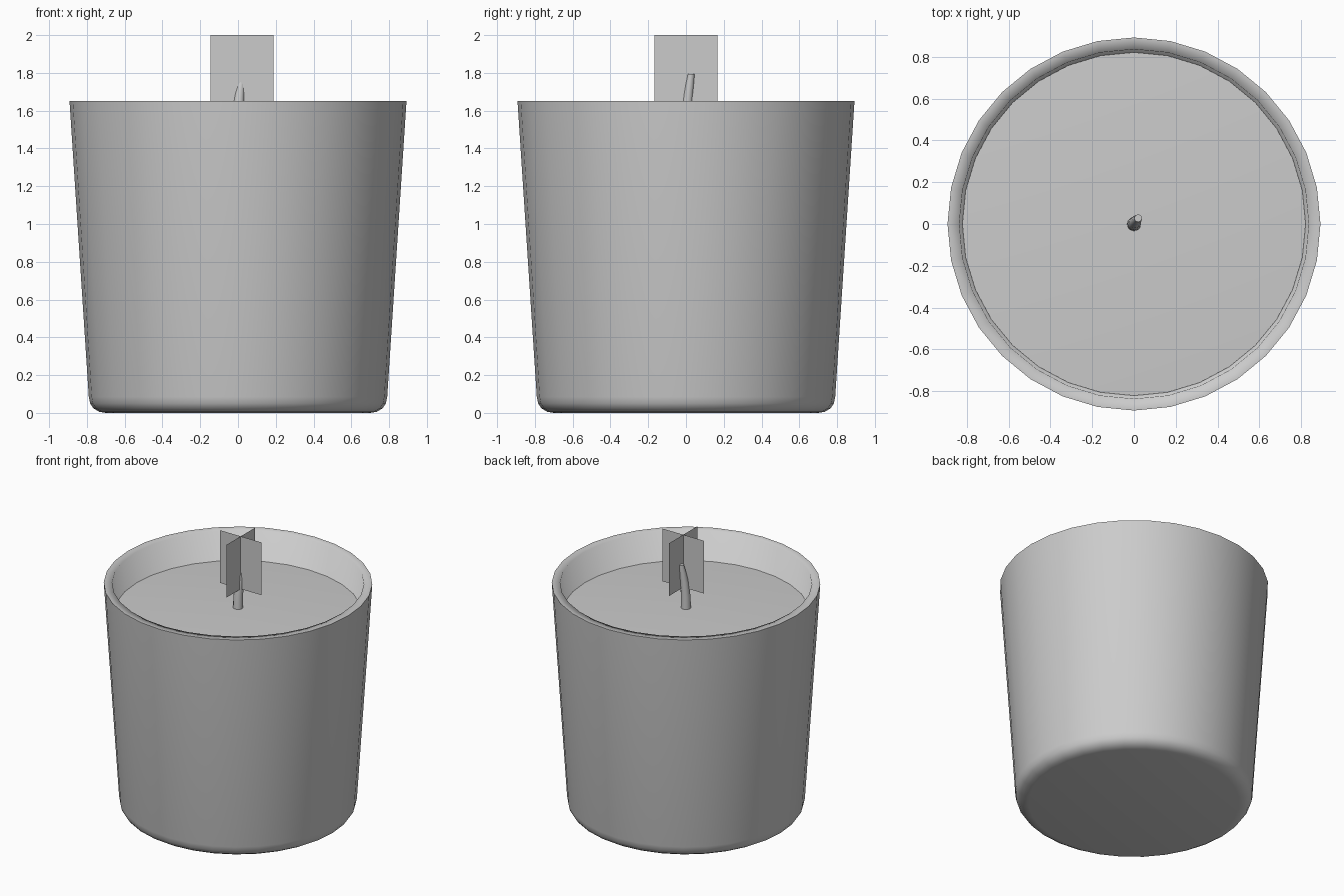
import bpy, math

if "Cube" in bpy.data.objects:
    bpy.data.objects.remove(bpy.data.objects["Cube"])


def mesh_object(name, verts, faces):
    mesh = bpy.data.meshes.new(name)
    mesh.from_pydata(verts, [], faces)
    mesh.update()
    obj = bpy.data.objects.new(name, mesh)
    bpy.context.collection.objects.link(obj)
    return obj


def lathe(name, rings, sides, angle):
    """Skin circular rings (radius, z, x, y); radius 0 makes a pole."""
    verts, faces, loops = [], [], []
    for r, z, x, y in rings:
        n = sides if r > 0 else 1
        start = len(verts)
        loops.append([start + i % n for i in range(sides)])
        for i in range(n):
            a = 2 * math.pi * i / sides
            verts.append((x + r * math.cos(a), y + r * math.sin(a), z))
    for low, high in zip(loops, loops[1:]):
        for i in range(sides):
            j = (i + 1) % sides
            quad = [low[i], low[j], high[j], high[i]]
            faces.append(list(dict.fromkeys(quad)))
    obj = mesh_object(name, verts, faces)
    bpy.ops.object.select_all(action='DESELECT')
    obj.select_set(True)
    bpy.context.view_layer.objects.active = obj
    bpy.ops.object.shade_smooth_by_angle(angle=math.radians(angle))
    return obj


def centred(profile):
    return [(r, z, 0, 0) for r, z in profile]


# Tapered glass: rounded base, outer wall, rim, inner wall and floor
lathe("glass", centred([
    (0, 0), (0.70, 0), (0.735, 0.006), (0.765, 0.024), (0.783, 0.05),
    (0.79, 0.085), (0.892, 1.65), (0.836, 1.65), (0.735, 0.10),
    (0.70, 0.06), (0, 0.06)]), 32, 90)

# Wax fill with a slightly raised centre
lathe("wax", centred([(0, 0.065), (0.70, 0.065), (0.734, 0.10),
                      (0.821, 1.435), (0, 1.475)]), 32, 40)

# Leaning, tapering wick
lathe("wick", [(0, 1.455, 0, 0), (0.034, 1.455, 0, 0),
               (0.032, 1.56, 0.001, 0.002), (0.028, 1.66, 0.006, 0.009),
               (0.023, 1.74, 0.014, 0.02), (0.018, 1.795, 0.02, 0.028),
               (0, 1.795, 0.02, 0.028)], 12, 50)

# Flame: two crossed upright cards
cx, half, low, high = 0.022, 0.167, 1.614, 2.0
for name, dx, dy in (("flame_card_side", half, 0), ("flame_card_depth", 0, half)):
    mesh_object(name, [(cx - dx, -dy, low), (cx + dx, dy, low),
                       (cx + dx, dy, high), (cx - dx, -dy, high)], [(0, 1, 2, 3)])
